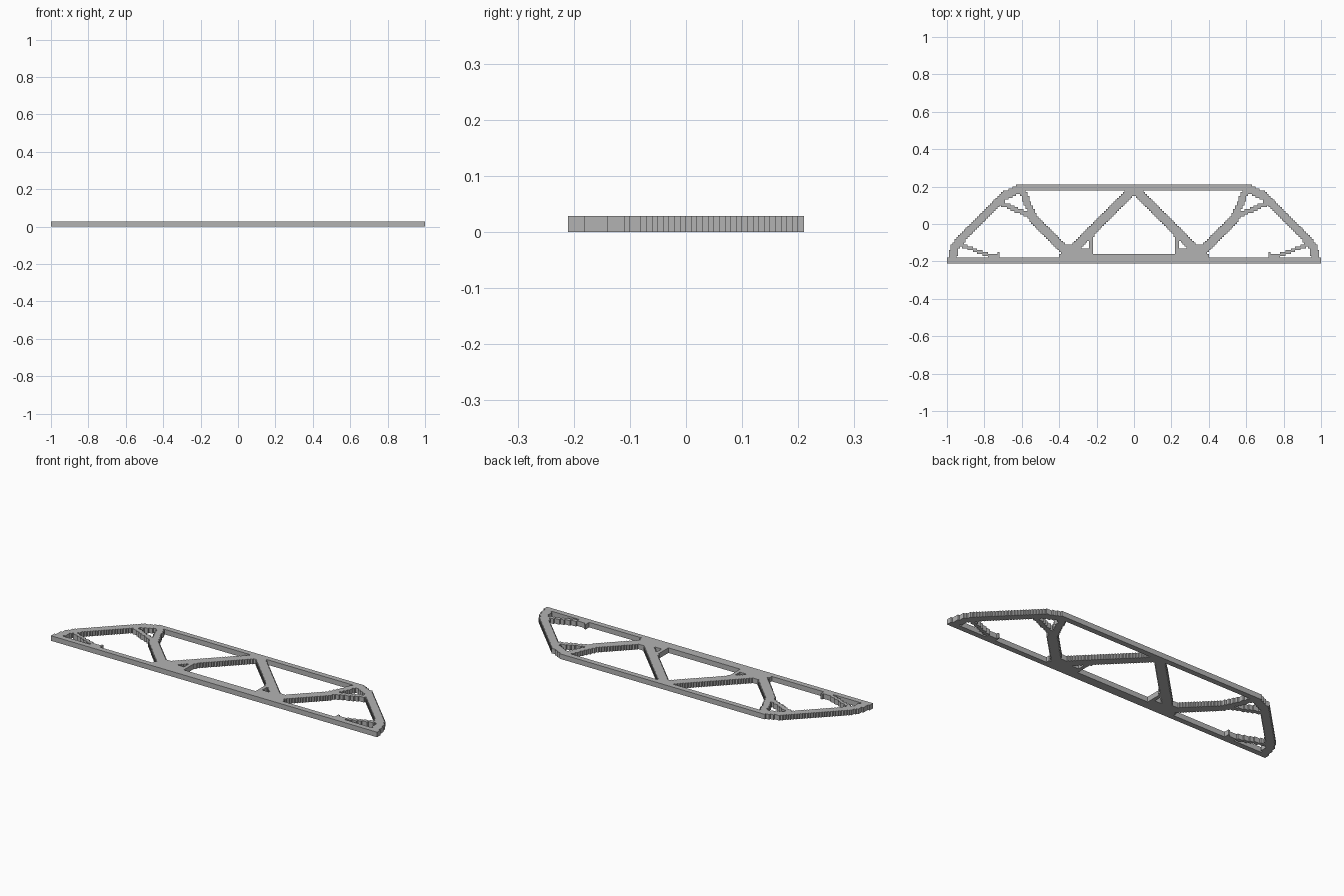
import bpy
import bmesh
from math import floor
from mathutils import Vector

CELL = 0.01
HALF_X, HALF_Y = 100, 21
THICK = 0.028

cube = bpy.data.objects.get("Cube")
if cube:
    bpy.data.objects.remove(cube, do_unlink=True)

grey = bpy.data.materials.new("light_grey")
grey.use_nodes = True
colour = (0.45, 0.45, 0.45, 1)
grey.diffuse_color = colour
grey.node_tree.nodes["Principled BSDF"].inputs["Base Color"].default_value = colour

filled = set()
parts = []


def distance(p, a, b):
    d = b - a
    t = max(0, min(1, (p - a).dot(d) / d.length_squared))
    return (p - a - d * t).length


def claim(name, test):
    """Give a part every free cell whose centre passes the test."""
    cells = set()
    for i in range(-HALF_X, HALF_X):
        for j in range(-HALF_Y, HALF_Y):
            p = Vector(((i + 0.5) * CELL, (j + 0.5) * CELL))
            if (i, j) not in filled and test(p):
                cells.add((i, j))
    filled.update(cells)
    parts.append((name, cells))


def bar(name, x0, x1, y0, y1):
    claim(name, lambda p: x0 < p.x < x1 and y0 < p.y < y1)


def strut(name, width, *points):
    """A stepped strut along a path, mirrored to both sides."""
    path = [Vector(p) for p in points]
    for side, sign in (("right", -1), ("left", 1)):
        def test(p):
            q = Vector((-p.x * sign, p.y))
            return any(distance(q, a, b) < width / 2 for a, b in zip(path, path[1:]))
        claim(side + "_" + name, test)


# Long chords
bar("bottom_chord", -1, 1, -0.21, -0.18)
bar("bottom_chord_thickening", -0.40, 0.40, -0.18, -0.16)
bar("top_chord", -0.63, 0.63, 0.18, 0.21)

# Sloping ends and main diagonals
strut("end_post", 0.046, (-0.975, -0.19), (-0.955, -0.12), (-0.904, -0.06),
      (-0.75, 0.096), (-0.69, 0.153), (-0.61, 0.187))
strut("outer_diagonal", 0.046, (-0.54, 0.03), (-0.36, -0.15))
strut("inner_diagonal", 0.05, (-0.34, -0.15), (-0.01, 0.18))
strut("bottom_node", 0.05, (-0.37, -0.14), (-0.31, -0.14))

# Forked upper braces
strut("upper_brace", 0.036, (-0.60, 0.18), (-0.535, 0.035))
strut("side_brace", 0.026, (-0.71, 0.11), (-0.545, 0.04))

# Small posts and corner braces
strut("short_post", 0.023, (-0.225, -0.055), (-0.235, -0.15))
strut("post_foot", 0.03, (-0.31, -0.135), (-0.23, -0.152))
strut("corner_brace", 0.019, (-0.93, -0.11), (-0.77, -0.17), (-0.74, -0.173))
strut("corner_stub", 0.014, (-0.725, -0.155), (-0.725, -0.18))


def build(name, cells):
    bm = bmesh.new()
    verts = {}

    def vert(i, j, k):
        if (i, j, k) not in verts:
            verts[i, j, k] = bm.verts.new((i * CELL, j * CELL, k * THICK))
        return verts[i, j, k]

    for i, j in cells:
        ring = [(i, j), (i + 1, j), (i + 1, j + 1), (i, j + 1)]
        bm.faces.new([vert(*c, 1) for c in ring])
        bm.faces.new([vert(*c, 0) for c in reversed(ring)])
        # Walls stand only where no part continues
        around = [(i, j - 1), (i + 1, j), (i, j + 1), (i - 1, j)]
        for n, other in enumerate(around):
            if other not in filled:
                a, b = ring[n], ring[(n + 1) % 4]
                bm.faces.new([vert(*a, 0), vert(*b, 0), vert(*b, 1), vert(*a, 1)])
    bmesh.ops.dissolve_limit(bm, angle_limit=0.01, verts=bm.verts[:], edges=bm.edges[:])
    mesh = bpy.data.meshes.new(name)
    bm.to_mesh(mesh)
    bm.free()
    mesh.materials.append(grey)
    bpy.context.collection.objects.link(bpy.data.objects.new(name, mesh))


for part_name, part_cells in parts:
    if part_cells:
        build(part_name, part_cells)
